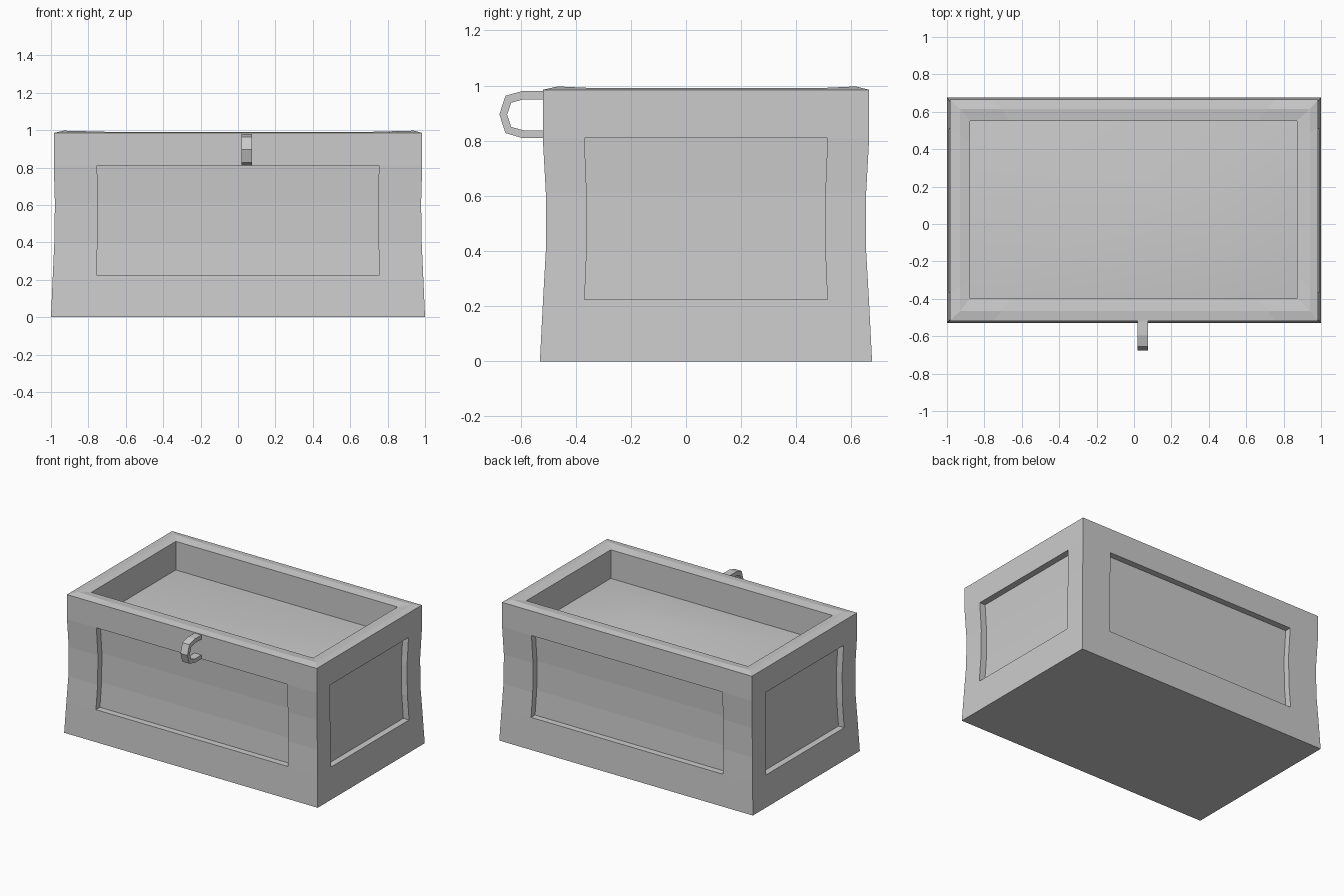
import bpy, bmesh
from mathutils import Vector

if "Cube" in bpy.data.objects:
    bpy.data.objects.remove(bpy.data.objects["Cube"])

CY = 0.0725                      # body centre in y
# flared body profile: (z, half width x, half depth y)
LEVELS = [(0, 1, .6025), (.225, .99, .591), (.4, .982, .581),
          (.61, .979, .581), (.81, .985, .592), (.985, .985, .592)]
DEPTH = 0.045                    # panel recess


def finish(bm, name, smooth=False):
    bmesh.ops.remove_doubles(bm, verts=bm.verts[:], dist=1e-4)
    bmesh.ops.recalc_face_normals(bm, faces=bm.faces[:])
    for f in bm.faces:
        f.smooth = smooth
    me = bpy.data.meshes.new(name)
    bm.to_mesh(me)
    bm.free()
    ob = bpy.data.objects.new(name, me)
    bpy.context.collection.objects.link(ob)
    return ob


def face(bm, *pts):
    return bm.faces.new([bm.verts.new(p) for p in pts])


def bridge(bm, a, b, closed=False):
    n = len(a)
    for i in range(n if closed else n - 1):
        j = (i + 1) % n
        face(bm, a[i], a[j], b[j], b[i])


def rect(x0, x1, y0, y1, z):
    return [Vector(p) for p in ((x0, y0, z), (x1, y0, z), (x1, y1, z), (x0, y1, z))]


# chest body: four flared sides, each with a recessed panel
bm = bmesh.new()
rings = [rect(-hx, hx, CY - hy, CY + hy, z) for z, hx, hy in LEVELS]
inward = [Vector(v) * DEPTH for v in ((0, 1, 0), (-1, 0, 0), (0, -1, 0), (1, 0, 0))]
for s in range(4):
    half = .765 if s % 2 == 0 else .745
    cols = [[r[s].lerp(r[(s + 1) % 4], t) for r in rings]
            for t in (0, .5 - half / 2, .5 + half / 2, 1)]
    bridge(bm, cols[0], cols[1])
    bridge(bm, cols[2], cols[3])
    for lo, hi in ((0, 1), (4, 5)):
        bridge(bm, cols[1][lo:hi + 1], cols[2][lo:hi + 1])
    left, right = cols[1][1:5], cols[2][1:5]
    left_in = [p + inward[s] for p in left]
    right_in = [p + inward[s] for p in right]
    bridge(bm, left, left_in)
    bridge(bm, right_in, right)
    bridge(bm, left_in, right_in)
    for k in (0, -1):
        face(bm, left[k], right[k], right_in[k], left_in[k])
# underside and crowned rim around the opening, split to match the side columns
foot = []
lip = []
for s in range(4):
    half = .765 if s % 2 == 0 else .745
    for t in (0, .5 - half / 2, .5 + half / 2):
        foot.append(rings[0][s].lerp(rings[0][(s + 1) % 4], t))
        lip.append(rings[-1][s].lerp(rings[-1][(s + 1) % 4], t))
face(bm, *foot)


def loop(x0, x1, y0, y1, z, mid):
    c = rect(x0, x1, y0, y1, z)
    out = []
    for s in range(4):
        for t in (0, .12, .88):
            p = c[s].lerp(c[(s + 1) % 4], t)
            p.z = z if t == 0 else mid
            out.append(p)
    return out


ridge = loop(-.93, .94, -.465, .615, .997, .991)
mouth = loop(-.877, .872, -.398, .552, .984, .984)
well = loop(-.877, .872, -.398, .552, .78, .78)
bridge(bm, lip, ridge, True)
bridge(bm, ridge, mouth, True)
bridge(bm, mouth, well, True)
finish(bm, "chest_body")

# smooth off-centre mound filling the chest
bm = bmesh.new()
edge = rect(-.877, .872, -.398, .552, .78)
peak = Vector((.15, .2, .88))
for i in range(4):
    face(bm, edge[i], edge[(i + 1) % 4], peak)
finish(bm, "chest_contents", True)

# front latch loop: faceted half ring
outer = [(-.51, .98), (-.595, .98), (-.655, .963), (-.677, .895),
         (-.655, .828), (-.595, .81), (-.5, .81)]
inner = [(-.51, .95), (-.59, .95), (-.634, .938), (-.649, .895),
         (-.634, .85), (-.59, .838), (-.5, .838)]
bm = bmesh.new()
X0, X1 = .02, .075
section = [[Vector((x, y, z)) for y, z in prof]
           for x, prof in ((X0, outer), (X1, outer), (X1, inner), (X0, inner))]
for i in range(4):
    bridge(bm, section[i], section[(i + 1) % 4])
for k in (0, -1):
    face(bm, *[s[k] for s in section])
finish(bm, "front_latch_loop")
